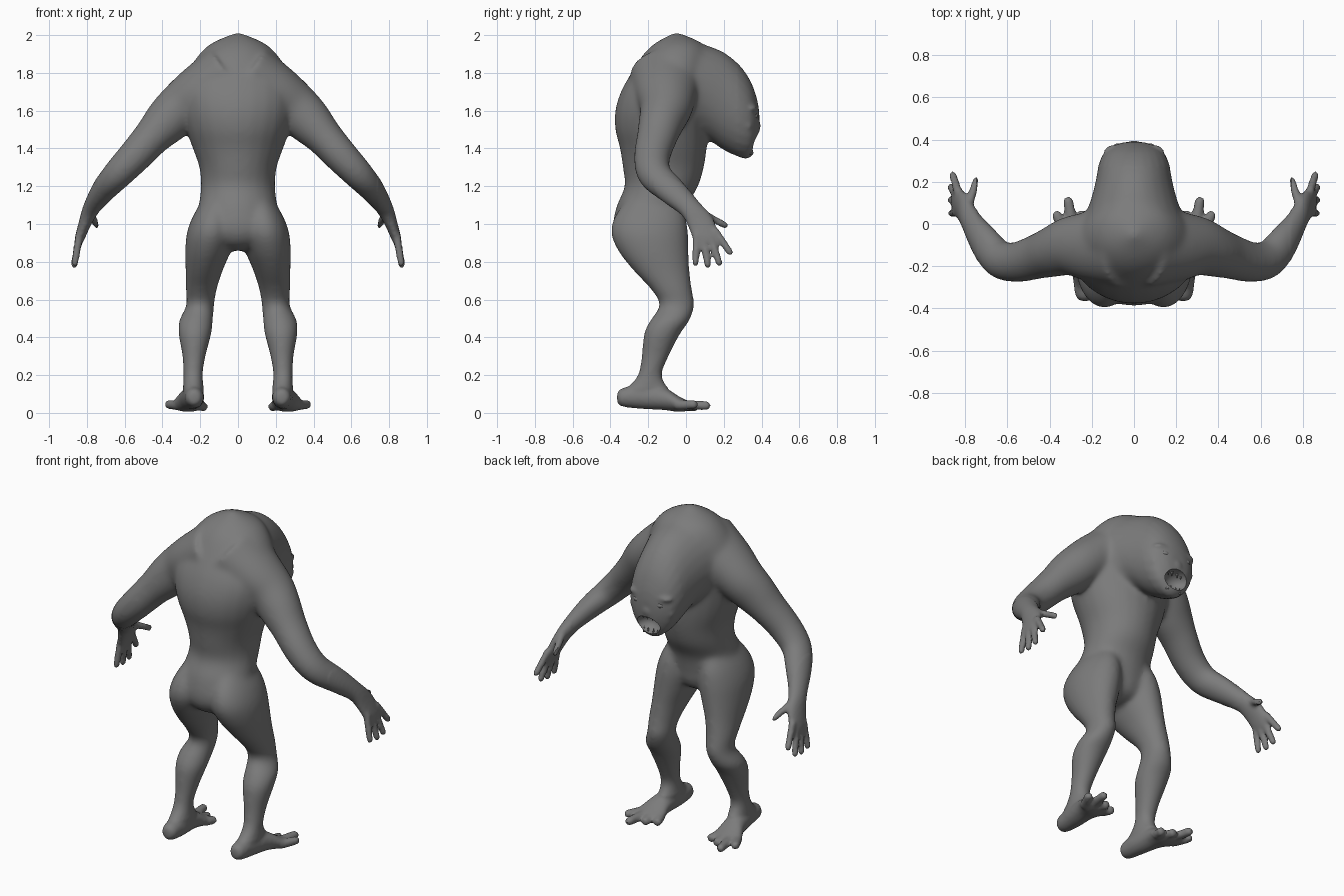
import bpy
import bmesh
import math
from mathutils import Vector, Matrix

if "Cube" in bpy.data.objects:
    bpy.data.objects.remove(bpy.data.objects["Cube"], do_unlink=True)

X, Y, Z = Vector((1, 0, 0)), Vector((0, 1, 0)), Vector((0, 0, 1))
SIDES = 24

skin = bpy.data.materials.new("grey_skin")
skin.use_nodes = True
GREY = (0.2, 0.2, 0.2, 1)
skin.diffuse_color = GREY
skin.node_tree.nodes["Principled BSDF"].inputs["Base Color"].default_value = GREY


def spline(keys, steps=4):
    """Catmull-Rom interpolation of section tuples."""
    result = []
    last = len(keys) - 1
    for i in range(last):
        quad = list(zip(keys[max(i - 1, 0)], keys[i], keys[i + 1], keys[min(i + 2, last)]))
        for k in range(steps):
            t = k / steps
            result.append([b + t * ((c - a) + t * ((2 * a - 5 * b + 4 * c - d)
                           + t * (3 * b - a - 3 * c + d))) / 2 for a, b, c, d in quad])
    result.append(list(keys[last]))
    return result


def loft(bm, keys, ref=X, axis=None, mirror=False):
    """Skin elliptical sections (x, y, z, radius_a, radius_b) along a path."""
    sections = spline(keys)
    centres = [Vector(s[:3]) for s in sections]
    for side in ((1, -1) if mirror else (1,)):
        rings = []
        for i, (centre, s) in enumerate(zip(centres, sections)):
            ahead = centres[min(i + 1, len(centres) - 1)]
            tangent = axis or (ahead - centres[max(i - 1, 0)]).normalized()
            u = (ref - tangent * ref.dot(tangent)).normalized()
            v = tangent.cross(u)
            ring = []
            for k in range(SIDES):
                angle = math.tau * k / SIDES
                p = (centre + u * max(s[3], 0.004) * math.cos(angle)
                     + v * max(s[4], 0.004) * math.sin(angle))
                ring.append(bm.verts.new((p.x * side, p.y, p.z)))
            rings.append(ring)
        for low, high in zip(rings, rings[1:]):
            for k in range(SIDES):
                j = (k + 1) % SIDES
                bm.faces.new((low[k], low[j], high[j], high[k]))
        bm.faces.new(rings[0])
        bm.faces.new(rings[-1])


def digit(bm, base, tip, radius):
    """Finger or toe with a rounded tip, on both sides."""
    a, b = Vector(base), Vector(tip)
    keys = [(*a.lerp(b, t), radius * r, radius * r)
            for t, r in ((0, 1), (0.5, 0.95), (0.9, 0.85), (1, 0.3))]
    loft(bm, keys, mirror=True)


def ball(bm, centre, radii, mirror=False):
    for side in ((1, -1) if mirror else (1,)):
        place = Matrix.Translation((centre[0] * side, centre[1], centre[2]))
        bmesh.ops.create_uvsphere(bm, u_segments=24, v_segments=16, radius=1,
                                  matrix=place @ Matrix.Diagonal((*radii, 1)))


def finish(bm, name):
    bmesh.ops.recalc_face_normals(bm, faces=bm.faces)
    mesh = bpy.data.meshes.new(name)
    bm.to_mesh(mesh)
    bm.free()
    mesh.materials.append(skin)
    mesh.polygons.foreach_set("use_smooth", [True] * len(mesh.polygons))
    obj = bpy.data.objects.new(name, mesh)
    bpy.context.collection.objects.link(obj)
    return obj


def bake(obj):
    """Replace the mesh by its modified result."""
    graph = bpy.context.evaluated_depsgraph_get()
    mesh = bpy.data.meshes.new_from_object(obj.evaluated_get(graph))
    obj.modifiers.clear()
    obj.data = mesh
    mesh.materials.clear()
    mesh.materials.append(skin)


body = bmesh.new()

# Torso: height, depth centre, half width, half depth
torso = [(.86, -.19, .05, .09), (.89, -.195, .14, .15), (.94, -.20, .20, .18),
         (1, -.20, .225, .188), (1.1, -.178, .208, .188), (1.2, -.13, .197, .195),
         (1.3, -.12, .205, .215), (1.4, -.12, .24, .23), (1.5, -.13, .275, .245),
         (1.6, -.13, .30, .245), (1.7, -.12, .305, .225), (1.8, -.08, .27, .21),
         (1.9, -.05, .205, .175), (1.96, -.04, .135, .12), (2.01, -.05, .02, .02)]
loft(body, [(0, y, z, a, b) for z, y, a, b in torso], axis=Z)

# Hunched neck and head: depth, height centre, half width, half height
head = [(-.1, 1.70, .28, .26), (0, 1.70, .25, .275), (.1, 1.70, .21, .25),
        (.2, 1.65, .183, .26), (.28, 1.60, .168, .245), (.34, 1.56, .14, .20),
        (.375, 1.545, .09, .12), (.388, 1.54, .04, .05)]
loft(body, [(0, y, z, a, b) for y, z, a, b in head], axis=Y)

# Face: muzzle, nose, brows and cheekbones
ball(body, (0, .315, 1.43), (.09, .058, .085))
ball(body, (0, .375, 1.52), (.032, .022, .03))
ball(body, (.075, .345, 1.612), (.07, .034, .02), mirror=True)
ball(body, (.10, .325, 1.52), (.05, .032, .03), mirror=True)

# Legs
leg = [(.11, -.175, 1.14, .07, .13), (.13, -.19, 1.04, .11, .188),
       (.142, -.193, .95, .13, .205), (.16, -.17, .85, .12, .185),
       (.18, -.128, .75, .098, .148), (.195, -.075, .65, .082, .108),
       (.20, -.048, .57, .074, .093), (.222, -.085, .49, .09, .105),
       (.228, -.126, .42, .088, .097), (.233, -.163, .3, .062, .073),
       (.238, -.192, .2, .052, .064), (.236, -.205, .13, .055, .11),
       (.235, -.23, .07, .05, .11)]
loft(body, leg, axis=Z, mirror=True)

# Feet and splayed toes
foot = [(.232, -.365, .08, .02, .025), (.232, -.34, .082, .045, .048),
        (.235, -.25, .084, .056, .062), (.25, -.12, .075, .065, .06),
        (.263, -.04, .047, .088, .042), (.268, .01, .037, .085, .026)]
loft(body, foot, axis=Y, mirror=True)
for base, tip in (((.20, -.04, .04), (.178, .035, .03)),
                  ((.25, -.02, .04), (.242, .065, .03)),
                  ((.29, -.02, .042), (.315, .13, .038)),
                  ((.32, -.05, .042), (.375, .06, .045))):
    digit(body, base, tip, .027)

# Arms, from the sloping shoulder muscle down to the palms
arm = [(.06, -.10, 1.79, .20, .165), (.20, -.105, 1.70, .17, .145),
       (.30, -.105, 1.62, .142, .132), (.38, -.13, 1.54, .122, .122),
       (.46, -.155, 1.455, .107, .10),
       (.555, -.18, 1.35, .096, .09), (.64, -.165, 1.26, .09, .08),
       (.71, -.08, 1.18, .08, .066), (.775, .02, 1.085, .06, .046),
       (.808, .075, 1.01, .07, .034), (.835, .105, .935, .07, .027),
       (.847, .115, .895, .055, .02)]
loft(body, arm, ref=Y, mirror=True)

# Fingers and thumbs
for base, tip in (((.838, .055, .95), (.867, .05, .775)),
                  ((.838, .09, .94), (.87, .118, .765)),
                  ((.838, .125, .945), (.87, .182, .775)),
                  ((.832, .15, .97), (.862, .243, .835)),
                  ((.785, .08, 1.06), (.742, .222, .985))):
    digit(body, base, tip, .021)

creature = finish(body, "body")
remesh = creature.modifiers.new("merge", "REMESH")
remesh.mode = "VOXEL"
remesh.voxel_size = 0.01
bake(creature)

# Soften the skin, more on the trunk and limbs than on face, hands and feet
soft = bmesh.new()
soft.from_mesh(creature.data)
trunk = [v for v in soft.verts
         if abs(v.co.x) < .74 and v.co.z > .14 and v.co.y < .27]
for verts, passes in ((soft.verts, 4), (trunk, 14)):
    for _ in range(passes):
        bmesh.ops.smooth_vert(soft, verts=verts, factor=0.5, use_axis_x=True,
                              use_axis_y=True, use_axis_z=True)
soft.to_mesh(creature.data)
soft.free()

# Mouth opening, cut out of the merged skin
hollow = bmesh.new()
ball(hollow, (0, .385, 1.43), (.08, .085, .058))
cutter = finish(hollow, "mouth_cutter")
cutter.hide_render = True
cut = creature.modifiers.new("mouth", "BOOLEAN")
cut.operation = "DIFFERENCE"
cut.solver = "EXACT"
cut.object = cutter
bake(creature)
bpy.data.objects.remove(cutter, do_unlink=True)
bpy.ops.object.select_all(action="DESELECT")
creature.select_set(True)
bpy.context.view_layer.objects.active = creature
bpy.ops.object.shade_smooth_by_angle(angle=math.radians(45))

# Eyes
eyes = bmesh.new()
ball(eyes, (.075, .36, 1.572), (.027, .022, .018), mirror=True)
finish(eyes, "eyes")

# Upper and lower teeth
teeth = bmesh.new()
for x in (-.045, -.018, .018, .045):
    for y, z, turn in ((.352, 1.473, math.pi), (.342, 1.386, 0)):
        place = Matrix.Translation((x, y, z)) @ Matrix.Rotation(turn, 4, "X")
        bmesh.ops.create_cone(teeth, cap_ends=True, segments=8, radius1=.009,
                              radius2=.001, depth=.036, matrix=place)
finish(teeth, "teeth")
